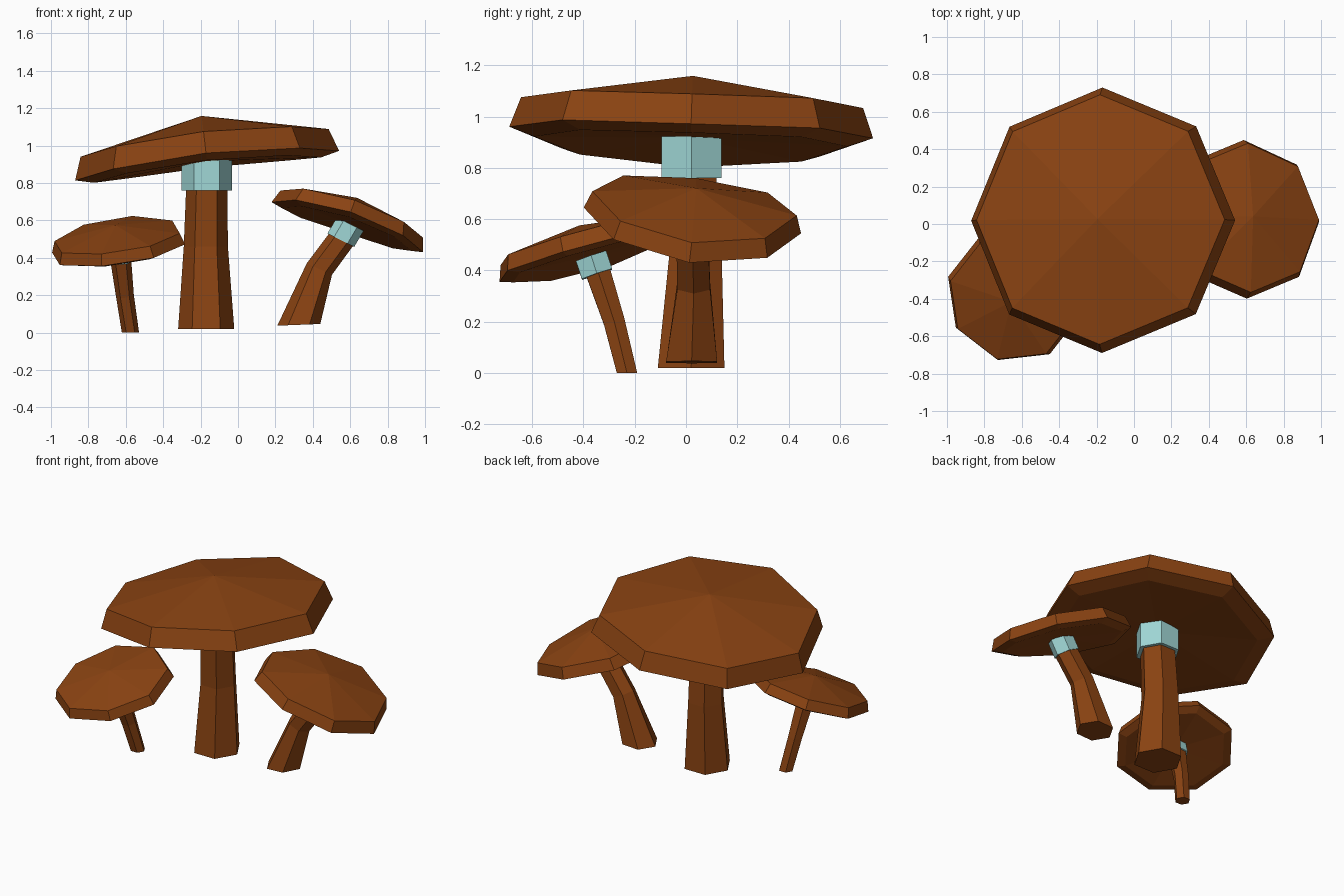
import bpy, bmesh
from math import cos, sin, pi, radians
from mathutils import Vector, Matrix

cube = bpy.data.objects.get("Cube")
if cube:
    bpy.data.objects.remove(cube)

UP = Vector((0, 0, 1))


def material(name, rgb):
    mat = bpy.data.materials.new(name)
    mat.use_nodes = True
    color = (*rgb, 1)
    mat.diffuse_color = color
    bsdf = mat.node_tree.nodes["Principled BSDF"]
    bsdf.inputs["Base Color"].default_value = color
    bsdf.inputs["Roughness"].default_value = 0.9
    return mat


BROWN = material("mushroom_brown", (0.255, 0.056, 0.006))
PALE = material("pale_aqua", (0.35, 0.68, 0.67))


def finish(name, bm, mat):
    bmesh.ops.recalc_face_normals(bm, faces=bm.faces)
    mesh = bpy.data.meshes.new(name)
    bm.to_mesh(mesh)
    bm.free()
    mesh.materials.append(mat)
    obj = bpy.data.objects.new(name, mesh)
    bpy.context.collection.objects.link(obj)
    return obj


def circle(sides, radius, height=0, turn=0):
    angles = [turn + 2 * pi * i / sides for i in range(sides)]
    return [Vector((radius * cos(a), radius * sin(a), height)) for a in angles]


def bridge(bm, rings):
    for low, high in zip(rings, rings[1:]):
        for i in range(len(low)):
            j = (i + 1) % len(low)
            bm.faces.new((low[i], low[j], high[j], high[i]))


def tube(name, path, mat):
    """Six-sided tube through (centre, radius, direction) stations."""
    bm = bmesh.new()
    rings = []
    for center, radius, direction in path:
        rot = UP.rotation_difference(Vector(direction))
        rings.append([bm.verts.new(Vector(center) + rot @ p)
                      for p in circle(6, radius)])
    bridge(bm, rings)
    bm.faces.new(rings[0][::-1])
    bm.faces.new(rings[-1])
    return finish(name, bm, mat)


def cap(name, center, radius, slope, bend, turn=0):
    """Eight-sided faceted cap, drooping across x and tilted by slope."""
    bm = bmesh.new()
    tilt = UP.rotation_difference(Vector((-slope[0], -slope[1], 1)))

    def place(p):
        q = p * radius
        q.z -= bend * q.x ** 2
        return bm.verts.new(Vector(center) + tilt @ q)

    # Underside edge, widest rim and upper rim
    profile = [(0.86, -0.05), (1, 0), (0.94, 0.165)]
    rings = [[place(p) for p in circle(8, r, h, turn)] for r, h in profile]
    bridge(bm, rings)
    under, apex = place(UP * -0.03), place(UP * 0.313)
    for i in range(8):
        j = (i + 1) % 8
        bm.faces.new((rings[0][j], rings[0][i], under))
        bm.faces.new((rings[-1][i], rings[-1][j], apex))
    return finish(name, bm, mat=BROWN)


# Large middle mushroom
cap("middle_cap", (-0.17, 0.02, 0.938), 0.71, (0.112, -0.032), 0.09)
tube("middle_stem", [((-0.17, 0.02, 0.02), 0.15, UP),
                     ((-0.172, 0.037, 0.46), 0.118, UP),
                     ((-0.167, 0.022, 0.78), 0.11, UP)], BROWN)
tube("middle_collar", [((-0.167, 0.022, 0.76), 0.135, UP),
                       ((-0.167, 0.022, 0.93), 0.135, UP)], PALE)

# Leaning mushroom on the model's left (+x)
cap("left_cap", (0.595, 0.025, 0.595), 0.427, (-0.333, -0.125), 0.18)
tube("left_stem", [((0.325, 0.022, 0.042), 0.115, (-0.04, 0, 1)),
                   ((0.435, 0.03, 0.34), 0.074, (0.45, 0, 1)),
                   ((0.568, 0.025, 0.52), 0.072, (0.5, 0, 1))], BROWN)
tube("left_collar", [((0.55, 0.025, 0.495), 0.08, (0.5, 0, 1)),
                     ((0.6, 0.025, 0.58), 0.08, (0.5, 0, 1))], PALE)

# Small mushroom on the model's right (-x)
lean = (-0.06, -0.34, 1)
cap("right_cap", (-0.64, -0.385, 0.465), 0.37, (0.14, 0.28), 0.12, radians(30))
tube("right_stem", [((-0.575, -0.23, 0), 0.046, UP),
                    ((-0.605, -0.28, 0.2), 0.048, lean),
                    ((-0.627, -0.342, 0.39), 0.056, lean)], BROWN)
tube("right_collar", [((-0.626, -0.347, 0.385), 0.072, lean),
                      ((-0.631, -0.37, 0.455), 0.072, lean)], PALE)
